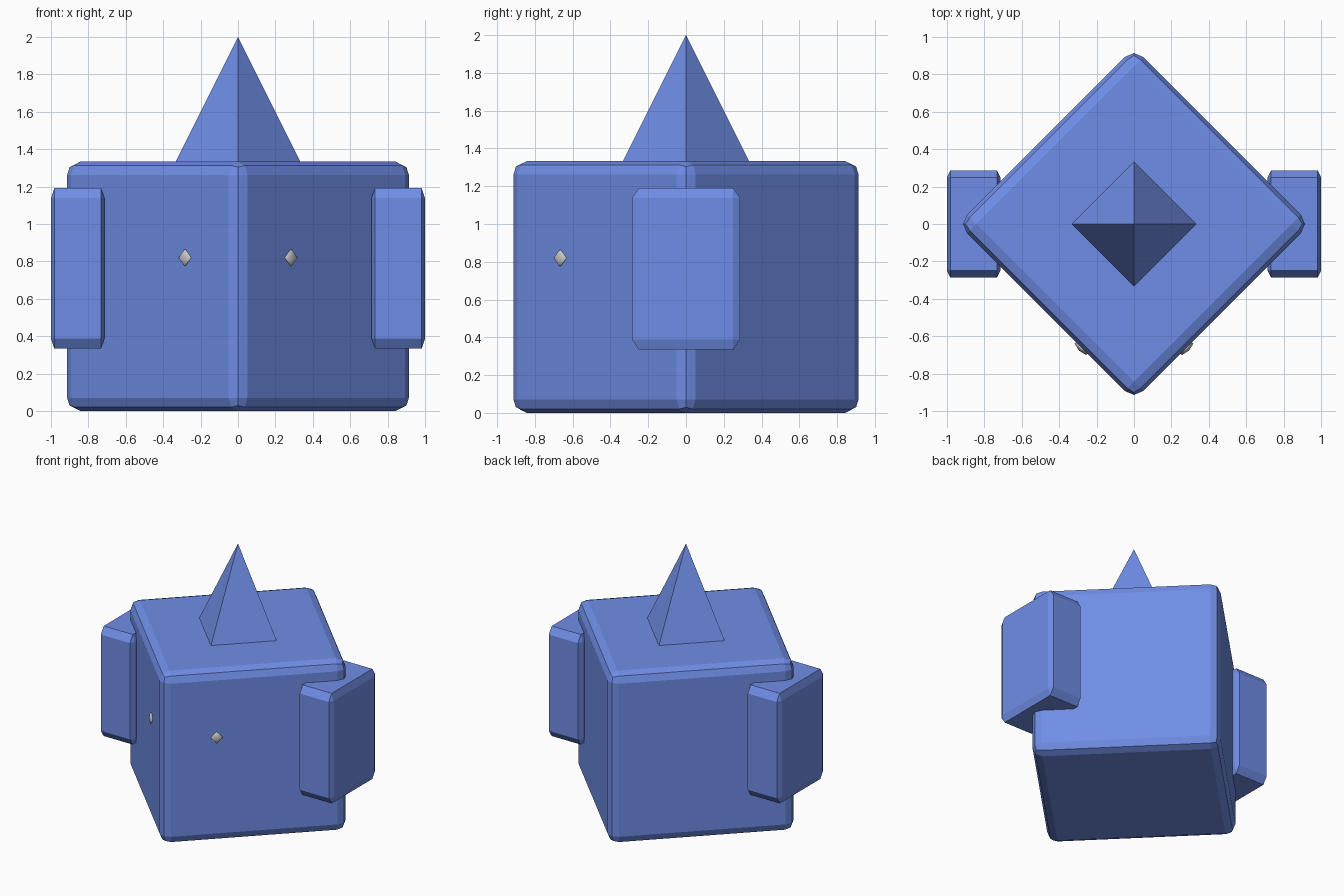
import bpy
from math import pi, sqrt

if "Cube" in bpy.data.objects:
    bpy.data.objects.remove(bpy.data.objects["Cube"])

blue = bpy.data.materials.new("blue")
blue.diffuse_color = (0.16, 0.27, 0.8, 1)
blue.use_nodes = True
blue.node_tree.nodes["Principled BSDF"].inputs["Base Color"].default_value = blue.diffuse_color

SIDE = 4 / 3  # edge length of the body cube


def box(name, loc, size, bevel, segments, turn=0):
    # bevel is a fraction of the unit cube, so it scales with the box
    bpy.ops.mesh.primitive_cube_add(size=1, location=loc, rotation=(0, 0, turn))
    ob = bpy.context.object
    ob.name = name
    ob.scale = size
    mod = ob.modifiers.new("bevel", 'BEVEL')
    mod.width = bevel
    mod.segments = segments
    ob.data.materials.append(blue)
    return ob


# body: rounded cube standing corner-forward
box("body", (0, 0, SIDE / 2), (SIDE, SIDE, SIDE), 0.053, 2, pi / 4)

# spike: four-sided pyramid on top
bpy.ops.mesh.primitive_cone_add(vertices=4, radius1=1 / 3, depth=2 / 3,
                                location=(0, 0, SIDE + 1 / 3))
spike = bpy.context.object
spike.name = "top_spike"
spike.data.materials.append(blue)

for side, s in (("left", -1), ("right", 1)):
    # arm: chamfered slab over the side corner
    box(side + "_arm", (s * 0.857, 0, 0.763), (0.286, 0.571, 0.857), 0.0625, 1)

    # eye: flattened octahedron set into the front face
    bpy.ops.mesh.primitive_uv_sphere_add(
        segments=4, ring_count=2, radius=1,
        location=(s * 0.28, -(SIDE / sqrt(2) - 0.28), 0.82),
        rotation=(pi / 2, 0, s * pi / 4))
    eye = bpy.context.object
    eye.name = side + "_eye"
    eye.scale = (0.05, 0.05, 0.02)
    bpy.ops.object.shade_smooth()
